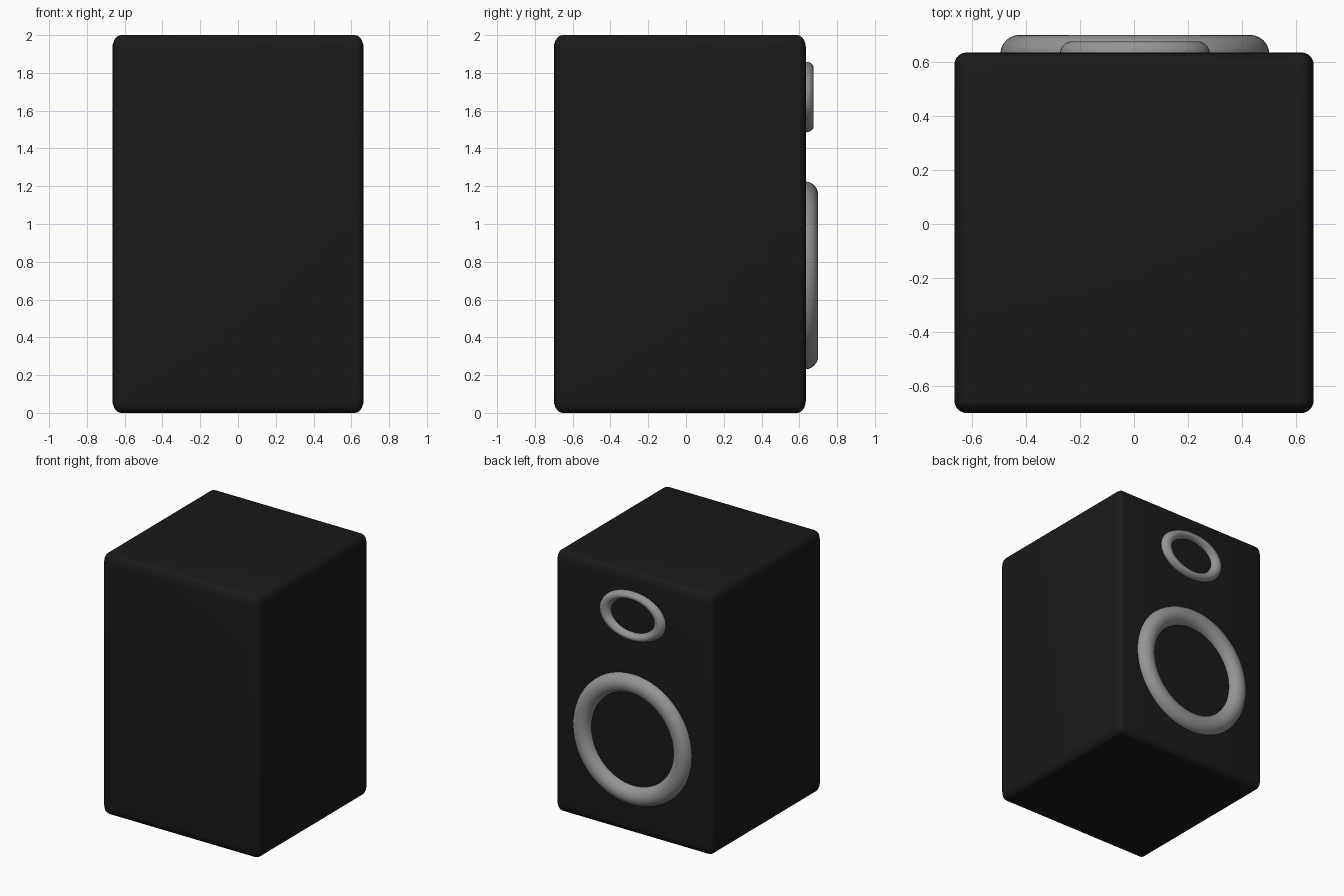
import bpy, math

if "Cube" in bpy.data.objects:
    bpy.data.objects.remove(bpy.data.objects["Cube"])


def material(name, v):
    m = bpy.data.materials.new(name)
    m.diffuse_color = (v, v, v, 1)
    m.use_nodes = True
    m.node_tree.nodes["Principled BSDF"].inputs["Base Color"].default_value = m.diffuse_color
    return m


black = material("cabinet_black", 0.01)
grey = material("ring_grey", 0.3)

# Cabinet: bevelled cube stretched upward so its rounding stretches too
bpy.ops.mesh.primitive_cube_add(size=1.33, location=(0, -0.0325, 1))
cabinet = bpy.context.object
cabinet.name = "cabinet"
cabinet.scale = (1, 1.335 / 1.33, 2 / 1.33)
bevel = cabinet.modifiers.new("rounded_edges", 'BEVEL')
bevel.width = 0.046
bevel.segments = 5
bpy.ops.object.modifier_apply(modifier=bevel.name)
bpy.ops.object.shade_smooth_by_angle(angle=math.radians(40))
cabinet.data.materials.append(black)


# Driver surround: half-sunken torus, optionally squashed into an oval
def ring(name, z, half_w, half_h, tube_ratio, y, depth):
    minor = tube_ratio / 2
    bpy.ops.mesh.primitive_torus_add(
        location=(0.003, y, z), rotation=(math.pi / 2, 0, 0),
        major_radius=1 - minor, minor_radius=minor,
        major_segments=64, minor_segments=24)
    o = bpy.context.object
    o.name = name
    o.scale = (half_w, half_h, depth / minor)
    bpy.ops.object.shade_smooth()
    o.data.materials.append(grey)


ring("woofer_ring", 0.7275, 0.4975, 0.4975, 0.29, 0.63, 0.07)
ring("tweeter_ring", 1.672, 0.277, 0.187, 0.33, 0.63, 0.046)
